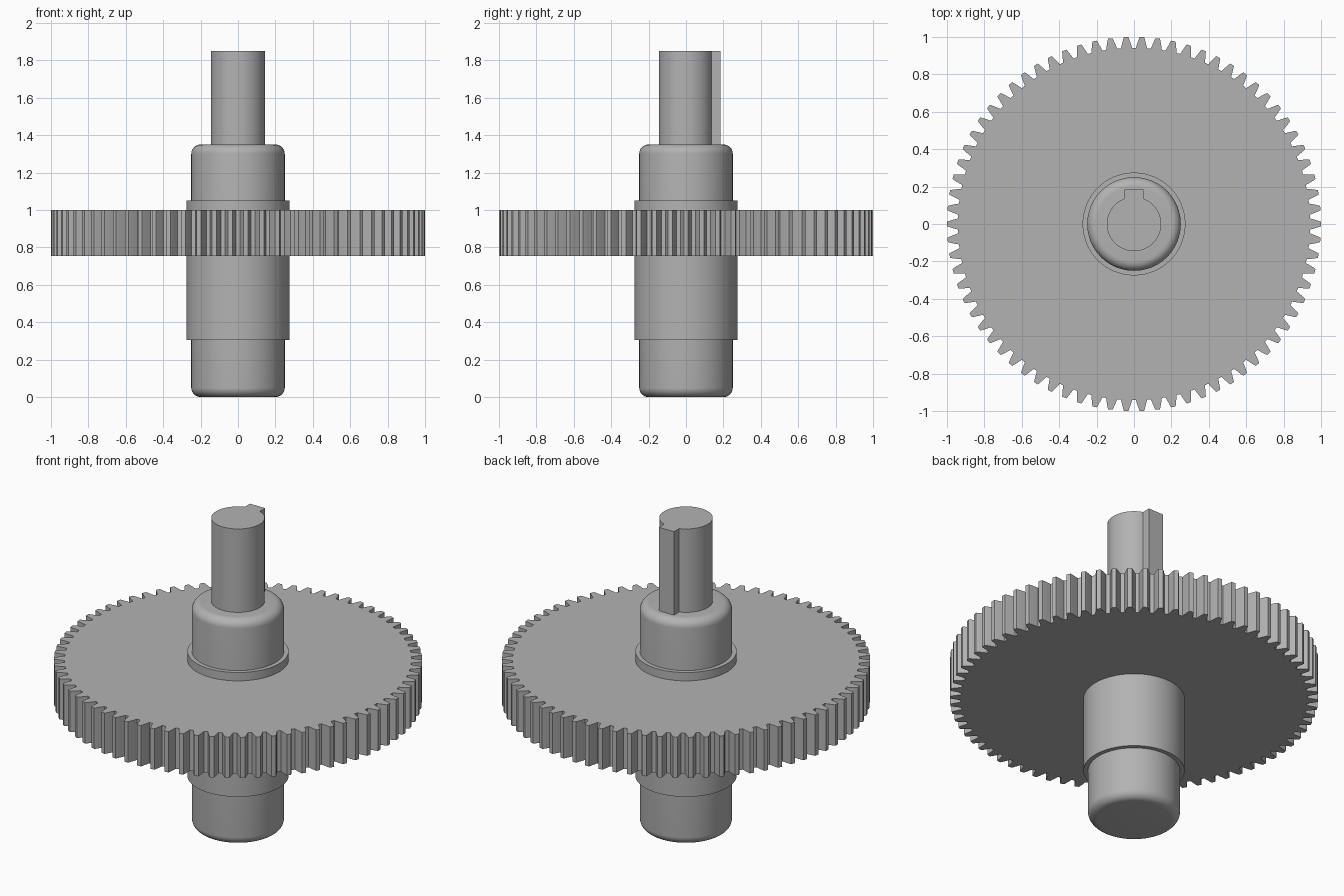
import bpy, bmesh
from math import pi, sin, cos

cube = bpy.data.objects.get("Cube")
if cube:
    bpy.data.objects.remove(cube, do_unlink=True)

steel = bpy.data.materials.new("grey steel")
steel.use_nodes = True
colour = (0.45, 0.45, 0.45, 1)
steel.diffuse_color = colour
steel.node_tree.nodes["Principled BSDF"].inputs["Base Color"].default_value = colour


def finish(name, bm, smooth=True):
    bmesh.ops.recalc_face_normals(bm, faces=bm.faces)
    mesh = bpy.data.meshes.new(name)
    bm.to_mesh(mesh)
    bm.free()
    mesh.materials.append(steel)
    obj = bpy.data.objects.new(name, mesh)
    bpy.context.collection.objects.link(obj)
    if smooth:
        bpy.ops.object.select_all(action="DESELECT")
        obj.select_set(True)
        bpy.context.view_layer.objects.active = obj
        bpy.ops.object.shade_smooth_by_angle(angle=pi / 6)
    return obj


def prism(name, outline, z0, z1, smooth=True):
    """Extrude a flat outline between two heights."""
    bm = bmesh.new()
    face = bm.faces.new([bm.verts.new((x, y, z0)) for x, y in outline])
    top = bmesh.ops.extrude_face_region(bm, geom=[face])["geom"]
    for v in top:
        if isinstance(v, bmesh.types.BMVert):
            v.co.z = z1
    return finish(name, bm, smooth)


def lathe(name, profile, sides=96):
    """Spin a (radius, height) profile into a closed round part."""
    bm = bmesh.new()
    rings = [[bm.verts.new((r * cos(2 * pi * i / sides), r * sin(2 * pi * i / sides), z))
              for i in range(sides)] for r, z in profile]
    for low, high in zip(rings, rings[1:]):
        for i in range(sides):
            j = (i + 1) % sides
            bm.faces.new((low[i], low[j], high[j], high[i]))
    bm.faces.new(rings[0])
    bm.faces.new(rings[-1])
    return finish(name, bm)


def fillet(r, z, radius, start, steps=8):
    """Quarter-circle profile points around the centre (r, z)."""
    return [(r + radius * cos(start + pi / 2 * k / steps),
             z + radius * sin(start + pi / 2 * k / steps)) for k in range(steps + 1)]


# Toothed wheel: half-widths of each tooth as a share of the pitch
teeth = 74
flank = [(0.942, 0.37), (0.957, 0.315), (0.974, 0.25), (0.988, 0.195), (1.0, 0.14)]
tooth = [(r, -w) for r, w in flank] + [(r, w) for r, w in reversed(flank)]
outline = []
for n in range(teeth):
    for r, share in tooth:
        a = 2 * pi * (n + share) / teeth
        outline.append((r * cos(a), r * sin(a)))
prism("gear_wheel", outline, 0.755, 1.0, smooth=False)

# Hub sleeve through the wheel
lathe("hub_sleeve", [(0.275, 0.305), (0.275, 1.05)])

# Main axle with rounded ends
lathe("axle_body", fillet(0.2, 0.05, 0.05, -pi / 2) + fillet(0.2, 1.3, 0.05, 0))

# Output shaft with its key on the back
lathe("output_shaft", [(0.145, 1.34), (0.145, 1.85)])
prism("shaft_key", [(-0.05, 0.1), (0.05, 0.1), (0.05, 0.185), (-0.05, 0.185)], 1.34, 1.85, smooth=False)
